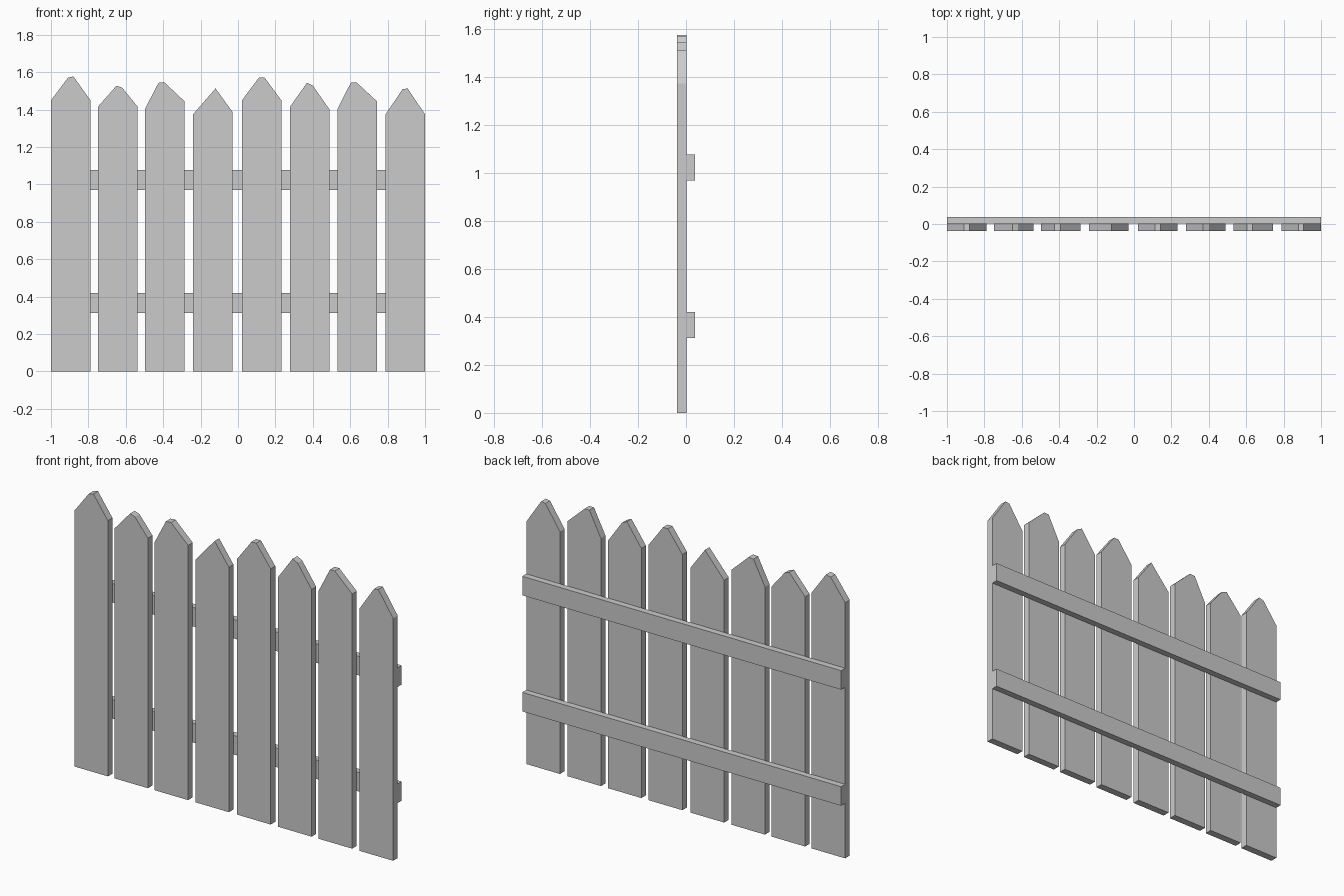
import bpy, bmesh

if "Cube" in bpy.data.objects:
    bpy.data.objects.remove(bpy.data.objects["Cube"])

FRONT, SEAM, BACK = -0.0385, 0.0025, 0.0385


def extrude_profile(name, points, y0, y1):
    """Solid from an XZ outline, extruded along y."""
    bm = bmesh.new()
    face = bm.faces.new([bm.verts.new((x, y0, z)) for x, z in points])
    ext = bmesh.ops.extrude_face_region(bm, geom=[face])
    moved = [v for v in ext["geom"] if isinstance(v, bmesh.types.BMVert)]
    bmesh.ops.translate(bm, verts=moved, vec=(0, y1 - y0, 0))
    bmesh.ops.recalc_face_normals(bm, faces=bm.faces)
    mesh = bpy.data.meshes.new(name)
    bm.to_mesh(mesh)
    bm.free()
    obj = bpy.data.objects.new(name, mesh)
    bpy.context.collection.objects.link(obj)
    return obj


# Pickets: left edge, left shoulder z, right shoulder z, tip points (x, z)
WIDTH = 0.211
pickets = [
    (-1.000, 1.449, 1.449, [(-0.909, 1.570), (-0.880, 1.577)]),
    (-0.749, 1.415, 1.417, [(-0.650, 1.527), (-0.620, 1.517)]),
    (-0.497, 1.404, 1.444, [(-0.425, 1.543), (-0.393, 1.545)]),
    (-0.241, 1.374, 1.388, [(-0.120, 1.513)]),
    (0.021, 1.449, 1.449, [(0.112, 1.571), (0.142, 1.571)]),
    (0.278, 1.415, 1.401, [(0.369, 1.543), (0.400, 1.528)]),
    (0.532, 1.404, 1.444, [(0.604, 1.545), (0.634, 1.545)]),
    (0.789, 1.374, 1.374, [(0.880, 1.509), (0.907, 1.513)]),
]
for i, (x, zl, zr, tip) in enumerate(pickets, 1):
    outline = [(x, 0), (x, zl), *tip, (x + WIDTH, zr), (x + WIDTH, 0)]
    extrude_profile(f"picket_{i}", outline, FRONT, SEAM)

# Horizontal rails across the back
for name, z0, z1 in (("lower_rail", 0.312, 0.420), ("upper_rail", 0.970, 1.078)):
    extrude_profile(name, [(-1, z0), (-1, z1), (1, z1), (1, z0)], SEAM, BACK)
